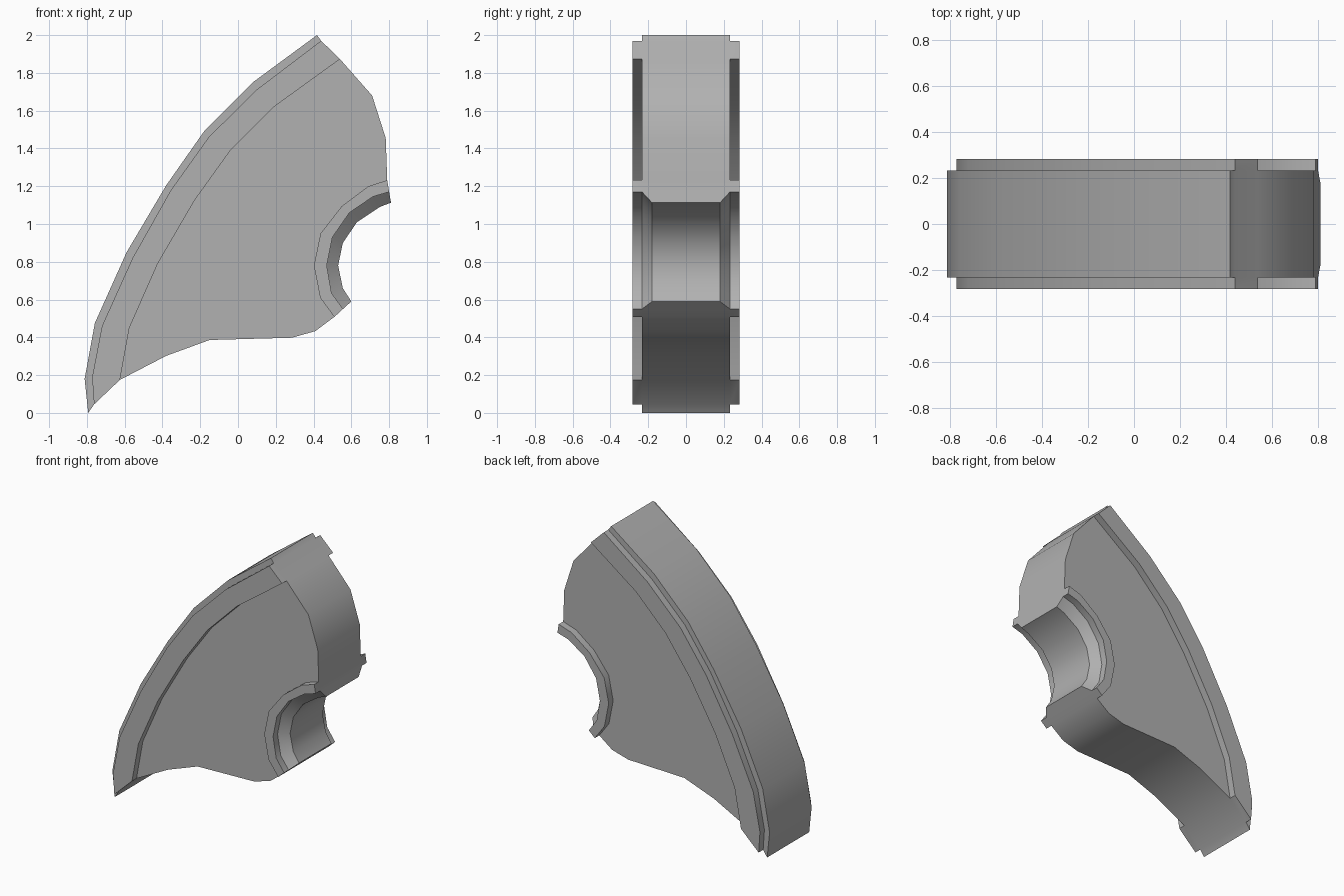
import bpy, bmesh, math

if "Cube" in bpy.data.objects:
    bpy.data.objects.remove(bpy.data.objects["Cube"])

WEB, RAISED, BORE = 0.233, 0.283, 0.18   # half thicknesses along y

# Rim curves, bottom to top, as (x, z)
rim_out = [(-.793, 0), (-.812, .18), (-.758, .475), (-.59, .85), (-.38, 1.205),
           (-.18, 1.49), (.085, 1.755), (.418, 2.0)]
rim_mid = [(-.762, .045), (-.772, .19), (-.72, .46), (-.558, .82), (-.355, 1.18),
           (-.155, 1.46), (.10, 1.712), (.44, 1.97)]
rim_in = [(-.625, .175), (-.575, .45), (-.425, .79), (-.23, 1.125), (-.04, 1.39),
          (.19, 1.62), (.54, 1.873)]
# Bearing seat curves, top to bottom
hub_out = [(.79, 1.232), (.69, 1.2), (.55, 1.095), (.437, .95), (.402, .78), (.435, .61), (.51, .508)]
hub_mid = [(.80, 1.17), (.715, 1.145), (.59, 1.06), (.50, .93), (.47, .78), (.495, .635), (.556, .55)]
hub_in = [(.81, 1.113), (.75, 1.09), (.63, 1.01), (.555, .90), (.53, .78), (.555, .66), (.60, .59)]
# Plain edges of the web
right_edge = [(.71, 1.68), (.782, 1.455)]
bottom_edge = [(.41, .433), (.285, .398), (-.15, .386), (-.38, .302)]

bm = bmesh.new()


def face(points):
    return bm.faces.new([bm.verts.new(p) for p in points])


def cap(outline, h):
    for s in (-1, 1):
        face([(x, s * h, z) for x, z in outline])


def strip(a, b, ha, hb):
    for s in (-1, 1):
        for i in range(len(a) - 1):
            face([(a[i][0], s * ha, a[i][1]), (a[i + 1][0], s * ha, a[i + 1][1]),
                  (b[i + 1][0], s * hb, b[i + 1][1]), (b[i][0], s * hb, b[i][1])])


def column(p, h):
    levels = [-h, -WEB, WEB, h] if h > WEB else [-h, h]
    return [(p[0], y, p[1]) for y in levels]


def across(path, ha, hb=None):
    for p, q in zip(path, path[1:]):
        a, b = column(p, ha), column(q, hb or ha)
        for i in range(len(a) - 1):
            face([a[i], a[i + 1], b[i + 1], b[i]])


# Side faces: lip, raised rim band, web, raised seat collar, bore chamfer
cap(rim_out + rim_mid[::-1], WEB)
cap(rim_mid + rim_in[::-1], RAISED)
cap(rim_in + right_edge + hub_out + bottom_edge, WEB)
strip(hub_out, hub_mid, RAISED, RAISED)
strip(hub_mid, hub_in, WEB, BORE)
# Step walls between levels
for curve in (rim_mid, rim_in, hub_out, hub_mid):
    strip(curve, curve, WEB, RAISED)
# Edge faces running across the thickness
across(rim_out, WEB)
across(hub_in, BORE)
across([rim_in[-1]] + right_edge + [hub_out[0]], WEB)
across([hub_out[-1]] + bottom_edge + [rim_in[0]], WEB)
for i in (0, -1):
    across([rim_out[i], rim_mid[i]], WEB)
    across([rim_mid[i], rim_in[i]], RAISED)
    across([hub_out[i], hub_mid[i]], RAISED)
    across([hub_mid[i], hub_in[i]], WEB, BORE)

bmesh.ops.remove_doubles(bm, verts=bm.verts, dist=1e-4)
bmesh.ops.recalc_face_normals(bm, faces=bm.faces)
mesh = bpy.data.meshes.new("rocker_segment")
bm.to_mesh(mesh)
bm.free()
segment = bpy.data.objects.new("rocker_segment", mesh)
bpy.context.collection.objects.link(segment)

# Dark grey finish
grey = bpy.data.materials.new("dark_grey")
grey.diffuse_color = (0.44, 0.44, 0.44, 1)
grey.use_nodes = True
grey.node_tree.nodes["Principled BSDF"].inputs["Base Color"].default_value = grey.diffuse_color
mesh.materials.append(grey)

bpy.context.view_layer.objects.active = segment
segment.select_set(True)
bpy.ops.object.shade_smooth_by_angle(angle=math.radians(32))
